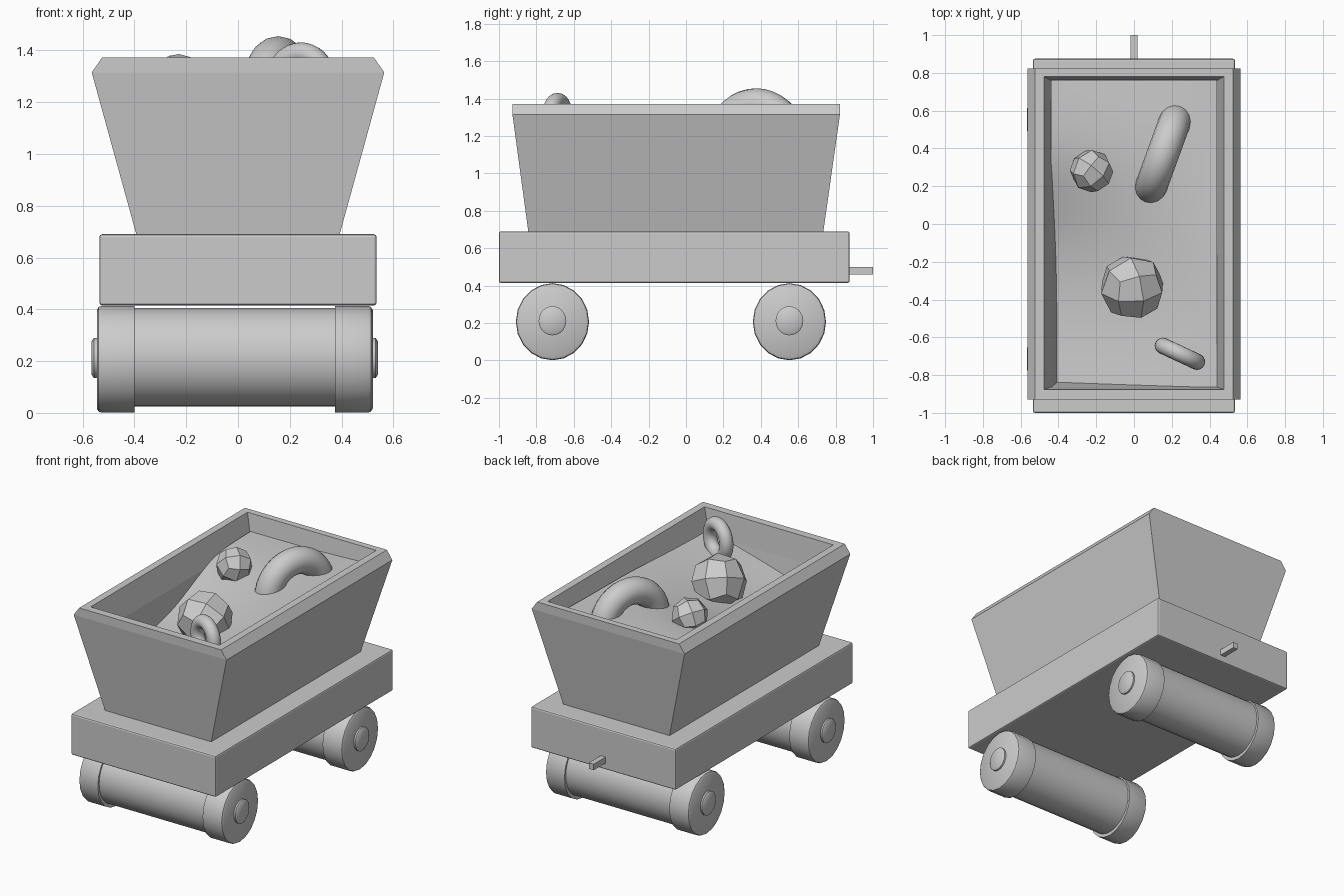
import bpy, bmesh, math
from mathutils import Matrix, Vector

if "Cube" in bpy.data.objects:
    bpy.data.objects.remove(bpy.data.objects["Cube"])


def finish(name, bm, smooth=None, bevel=0.0):
    bmesh.ops.recalc_face_normals(bm, faces=bm.faces)
    me = bpy.data.meshes.new(name)
    bm.to_mesh(me)
    bm.free()
    ob = bpy.data.objects.new(name, me)
    bpy.context.collection.objects.link(ob)
    if bevel:
        m = ob.modifiers.new("bevel", 'BEVEL')
        m.width, m.segments, m.limit_method = bevel, 2, 'ANGLE'
    if smooth:
        bpy.ops.object.select_all(action='DESELECT')
        ob.select_set(True)
        bpy.context.view_layer.objects.active = ob
        bpy.ops.object.shade_smooth_by_angle(angle=math.radians(smooth))
    return ob


def box(name, x0, x1, y0, y1, z0, z1, bevel=0.0):
    bm = bmesh.new()
    bmesh.ops.create_cube(bm, size=1)
    for v in bm.verts:
        v.co = (x0 + (v.co.x + .5) * (x1 - x0),
                y0 + (v.co.y + .5) * (y1 - y0),
                z0 + (v.co.z + .5) * (z1 - z0))
    return finish(name, bm, bevel=bevel)


def x_lathe(name, profile, y, z, sides=20, y_scale=.95):
    """Closed solid around the x axis from (x, radius) points."""
    bm = bmesh.new()
    rings = []
    for x, r in profile:
        rings.append([bm.verts.new((x, y + y_scale * r * math.sin(2 * math.pi * i / sides),
                                    z - r * math.cos(2 * math.pi * i / sides)))
                      for i in range(sides)])
    for a, b in zip(rings, rings[1:]):
        for i in range(sides):
            j = (i + 1) % sides
            bm.faces.new((a[i], a[j], b[j], b[i]))
    bm.faces.new(rings[0])
    bm.faces.new(rings[-1])
    return finish(name, bm, smooth=35)


def rock(name, loc, size, rot):
    """Faceted boulder: a cube divided once and rounded."""
    bm = bmesh.new()
    bmesh.ops.create_cube(bm, size=2)
    bmesh.ops.subdivide_edges(bm, edges=bm.edges[:], cuts=1, use_grid_fill=True)
    turn = Matrix.Rotation(rot[2], 3, 'Z') @ Matrix.Rotation(rot[1], 3, 'Y') @ Matrix.Rotation(rot[0], 3, 'X')
    for v in bm.verts:
        v.co = turn @ (v.co.normalized() * size) + Vector(loc)
    finish(name, bm)


def ring(name, loc, major, minor, heading):
    """Upright ring, half buried in the load."""
    bpy.ops.mesh.primitive_torus_add(major_segments=36, minor_segments=16,
                                     major_radius=major, minor_radius=minor,
                                     location=loc, rotation=(math.pi / 2, 0, heading))
    bpy.context.object.name = name
    bpy.ops.object.shade_smooth()


# Chassis and coupling bar
box("chassis", -.535, .535, -1.0, .875, .415, .69, bevel=.01)
box("coupling_bar", -.018, .018, .86, 1.0, .46, .50)

# Hopper: stacked rectangular loops, outside up, then inside down
loops = [(.39, -.842, .733, .68), (.565, -.928, .823, 1.315), (.525, -.928, .823, 1.372),
         (.476, -.876, .78, 1.372), (.434, -.862, .757, 1.20), (.40, -.83, .73, .95)]
bm = bmesh.new()
rects = [[bm.verts.new(p) for p in ((-x, a, z), (x, a, z), (x, b, z), (-x, b, z))]
         for x, a, b, z in loops]
for lo, hi in zip(rects, rects[1:]):
    for i in range(4):
        j = (i + 1) % 4
        bm.faces.new((lo[i], lo[j], hi[j], hi[i]))
bm.faces.new(rects[0])
bm.faces.new(rects[-1])
finish("hopper", bm)

# Uneven load surface, lowest at the front left
heights = [(1.00, 1.13, 1.23), (.99, 1.12, 1.24), (1.06, 1.19, 1.27),
           (1.26, 1.27, 1.27), (1.26, 1.26, 1.28)]
bm = bmesh.new()
grid = [[bm.verts.new((x, y, z)) for x, z in zip((-.44, 0, .44), row)]
        for y, row in zip((-.862, -.45, -.05, .35, .762), heights)]
for a, b in zip(grid, grid[1:]):
    for i in range(2):
        bm.faces.new((a[i], a[i + 1], b[i + 1], b[i]))
load = finish("load_surface", bm, smooth=80)
sub = load.modifiers.new("smooth", 'SUBSURF')
sub.levels = sub.render_levels = 3
sub.boundary_smooth = 'PRESERVE_CORNERS'

# Boulders and half buried rings
rock("large_boulder", (-.01, -.335, 1.21), .175, (.5, .3, .2))
rock("small_boulder", (-.225, .28, 1.275), .115, (.6, .2, .9))
ring("large_ring", (.155, .375, 1.175), .195, .085, math.radians(70))
ring("small_ring", (.243, -.687, 1.288), .10, .043, math.radians(-25))

# Wheel sets: roller, two wheels and hub caps
for end, y in (("front", -.714), ("rear", .553)):
    x_lathe(end + "_roller", [(-.43, .19), (.41, .19)], y, .215, sides=32)
    for side, s in (("left", -1), ("right", 1)):
        c = -.0125
        wheel = [(.3875, .206), (.515, .206), (.526, .202), (.533, .19)]
        x_lathe(f"{end}_{side}_wheel", [(c + s * x, r) for x, r in wheel], y, .207)
        hub = [(.52, .078), (.544, .078), (.553, .064)]
        x_lathe(f"{end}_{side}_hub", [(c + s * x, r) for x, r in hub], y, .212)
